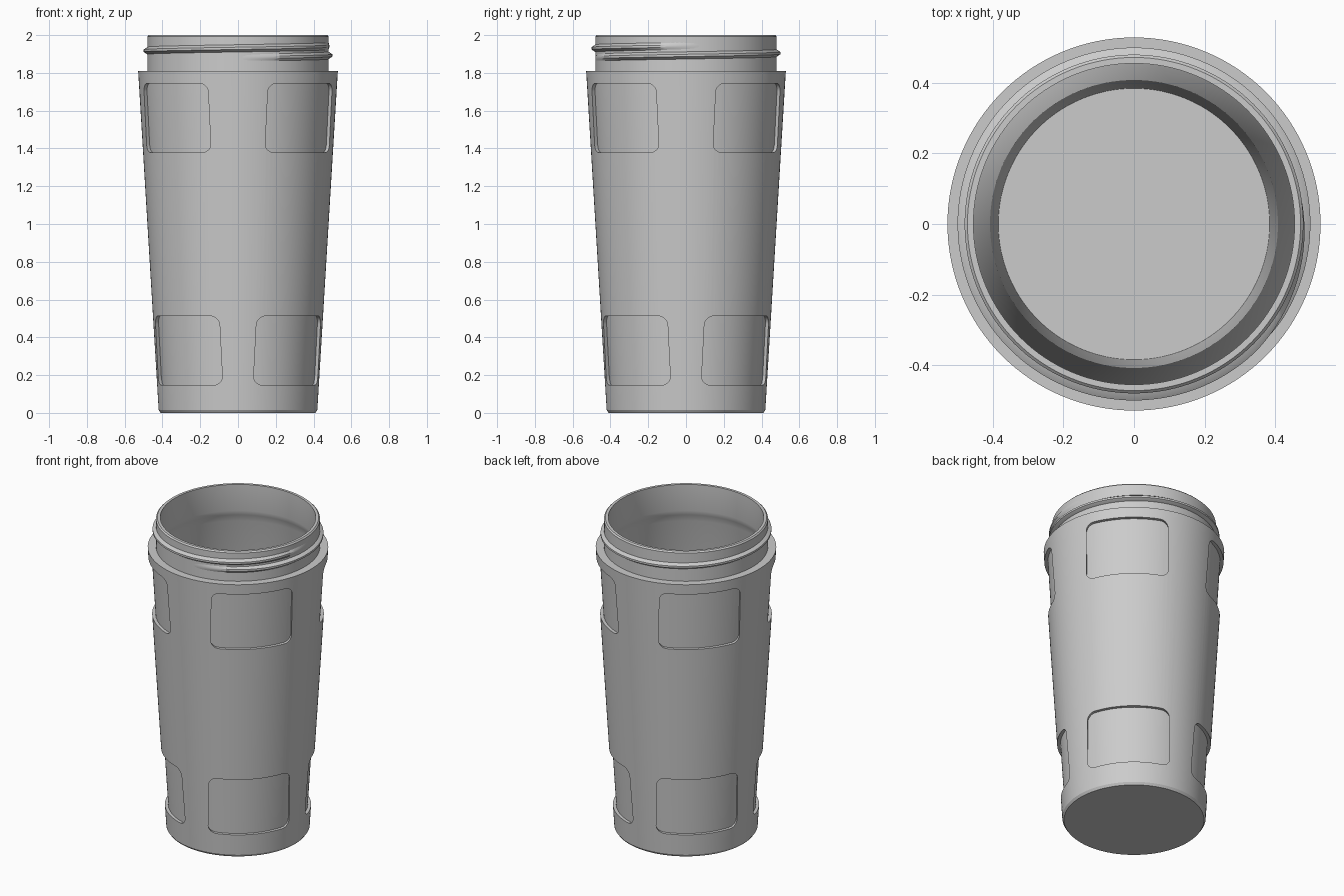
import bpy
import bmesh
from math import sin, cos, pi, radians
from mathutils import Matrix, Vector

cube = bpy.data.objects.get("Cube")
if cube:
    bpy.data.objects.remove(cube)

SIDES = 128
GREY = (0.6, 0.6, 0.6, 1)
steel = bpy.data.materials.new("plain grey")
steel.use_nodes = True
steel.diffuse_color = GREY
steel.node_tree.nodes["Principled BSDF"].inputs["Base Color"].default_value = GREY


def outer(z):
    """Radius of the tapered outside wall at height z."""
    return 0.42 + 0.06 * z


def finish(name, bm):
    bmesh.ops.recalc_face_normals(bm, faces=bm.faces)
    mesh = bpy.data.meshes.new(name)
    bm.to_mesh(mesh)
    bm.free()
    mesh.materials.append(steel)
    obj = bpy.data.objects.new(name, mesh)
    bpy.context.collection.objects.link(obj)
    return obj


def skin(bm, rings, closed):
    """Join rings of vertices with quads; close the loop or cap both ends."""
    pairs = list(zip(rings, rings[1:]))
    if closed:
        pairs.append((rings[-1], rings[0]))
    for a, b in pairs:
        n = len(a)
        for i in range(n):
            bm.faces.new((a[i], a[(i + 1) % n], b[(i + 1) % n], b[i]))
    if not closed:
        bm.faces.new(rings[0])
        bm.faces.new(rings[-1])


def lathe(name, profile, closed=False):
    bm = bmesh.new()
    rings = [[bm.verts.new((r * cos(2 * pi * i / SIDES), r * sin(2 * pi * i / SIDES), z))
              for i in range(SIDES)] for r, z in profile]
    skin(bm, rings, closed)
    return finish(name, bm)


def boolean(target, cutter, operation):
    mod = target.modifiers.new("cut", "BOOLEAN")
    mod.operation = operation
    mod.solver = "EXACT"
    mod.object = cutter
    bpy.context.view_layer.objects.active = target
    bpy.ops.object.modifier_apply(modifier=mod.name)
    bpy.data.objects.remove(cutter)


def smooth(obj):
    bpy.ops.object.select_all(action="DESELECT")
    obj.select_set(True)
    bpy.context.view_layer.objects.active = obj
    bpy.ops.object.shade_smooth_by_angle(angle=radians(30))


# Hollow cup: base chamfer, tapered wall, shoulder, neck, undercut and floor
WALL = 0.038
cup = lathe("cup_body", [
    (0.41, 0), (outer(0), 0.015), (outer(1.81), 1.81), (0.48, 1.81),
    (0.48, 1.992), (0.472, 2), (0.455, 2), (0.455, 1.83), (0.462, 1.8),
    (outer(1.75) - WALL, 1.75), (outer(0.04) - WALL, 0.04)])

# Rounded grip panels: eight prisms trimmed to a thin tapered shell
DEPTH = 0.02
WIDTH, HEIGHT, CORNER = 0.24, 0.183, 0.045
bm = bmesh.new()
outline = []
for k, (sx, sz) in enumerate([(1, 1), (-1, 1), (-1, -1), (1, -1)]):
    for step in range(7):
        a = radians(90 * k + 15 * step)
        outline.append((sx * (WIDTH - CORNER) + CORNER * cos(a),
                        sz * (HEIGHT - CORNER) + CORNER * sin(a)))
for quarter in range(4):
    turn = Matrix.Rotation(radians(45 + 90 * quarter), 3, "Z")
    for mid in (0.33, 1.562):
        skin(bm, [[bm.verts.new(turn @ Vector((d, t, mid + h))) for t, h in outline]
                  for d in (0.2, 0.7)], False)
prisms = finish("panel_prisms", bm)
shell = lathe("panel_cutter", [
    (outer(0.1) - DEPTH, 0.1), (outer(1.78) - DEPTH, 1.78),
    (0.65, 1.78), (0.65, 0.1)], closed=True)
prisms.hide_render = shell.hide_render = True
boolean(shell, prisms, "INTERSECT")
boolean(cup, shell, "DIFFERENCE")
smooth(cup)

# Screw thread: a ridge rising round the neck, fading in and out at its ends
bm = bmesh.new()
STEPS, TURNS = 160, 1.28
rings = []
for i in range(STEPS + 1):
    f = i / STEPS
    a = -pi / 2 + 2 * pi * TURNS * f
    z = 1.88 + 0.05 * TURNS * f
    tip = 0.479 + 0.021 * min(1, f * 8, (1 - f) * 8)
    section = [(0.47, -0.022), (0.479, -0.02), (tip, -0.006),
               (tip, 0.006), (0.479, 0.02), (0.47, 0.022)]
    rings.append([bm.verts.new((r * cos(a), r * sin(a), z + h)) for r, h in section])
skin(bm, rings, False)
smooth(finish("screw_thread", bm))
